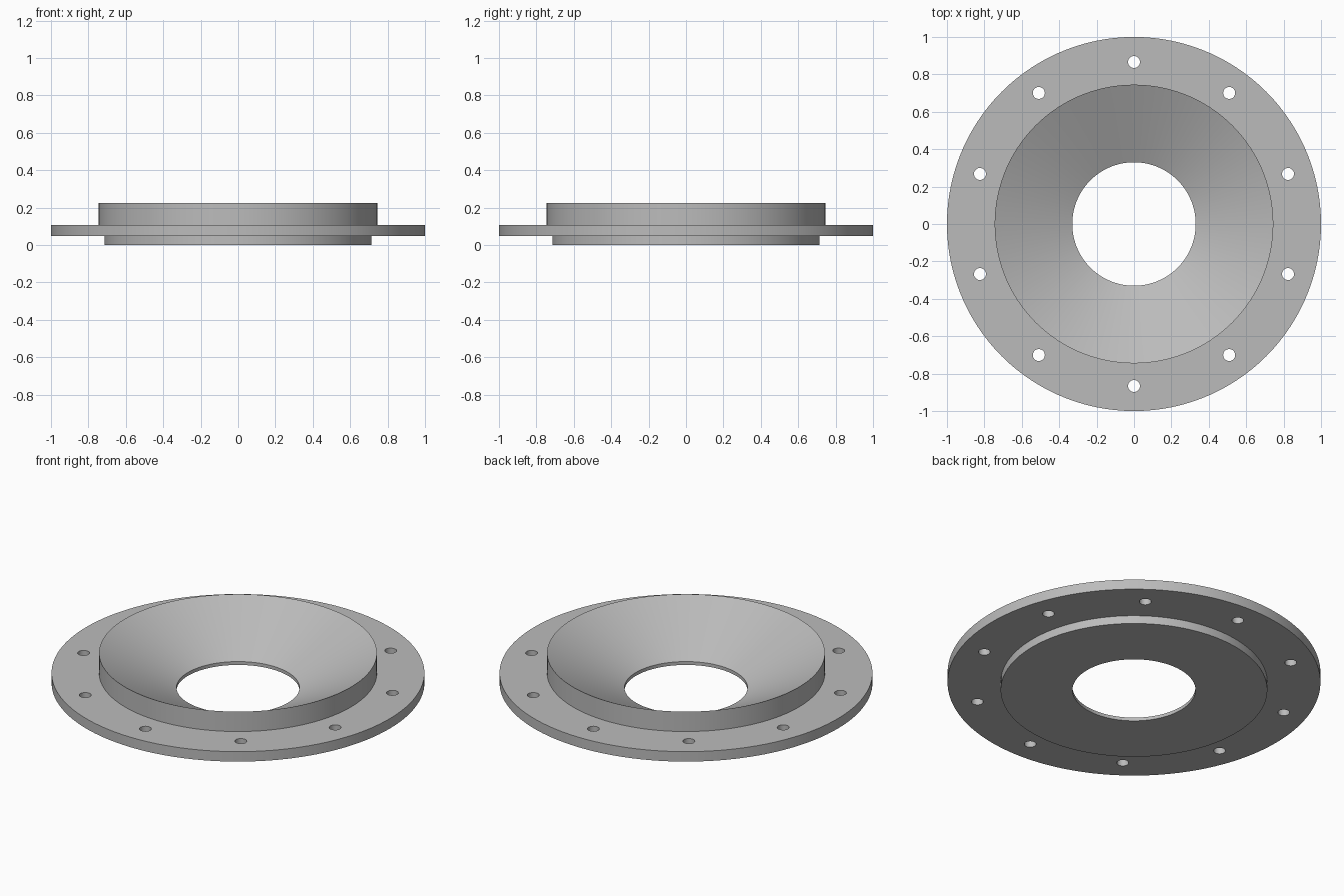
import bpy, math

if "Cube" in bpy.data.objects:
    bpy.data.objects.remove(bpy.data.objects["Cube"])

SEG = 120

def new_object(name, verts, faces):
    mesh = bpy.data.meshes.new(name)
    mesh.from_pydata(verts, [], faces)
    mesh.update()
    obj = bpy.data.objects.new(name, mesh)
    bpy.context.collection.objects.link(obj)
    return obj

def lathe(name, profile):
    """Revolve a closed (radius, z) outline around the z axis."""
    n = len(profile)
    verts, faces = [], []
    for i in range(SEG):
        a = 2 * math.pi * i / SEG
        verts += [(r * math.cos(a), r * math.sin(a), z) for r, z in profile]
    for i in range(SEG):
        j = (i + 1) % SEG
        for k in range(n):
            m = (k + 1) % n
            faces.append((i * n + k, j * n + k, j * n + m, i * n + m))
    return new_object(name, verts, faces)

# Flanged ring with a conical funnel and a short straight bore
ring = lathe("flanged_funnel_ring", [
    (0.33, 0.0), (0.715, 0.0), (0.715, 0.048), (1.0, 0.048),
    (1.0, 0.107), (0.745, 0.107), (0.745, 0.225), (0.33, 0.02)])

# Ten bolt hole cutters around the flange, joined into one helper
verts, faces = [], []
SIDES, COUNT = 32, 10
for h in range(COUNT):
    a = math.pi / 2 + 2 * math.pi * h / COUNT
    cx, cy = 0.866 * math.cos(a), 0.866 * math.sin(a)
    base = len(verts)
    for z in (-0.1, 0.3):
        for s in range(SIDES):
            t = 2 * math.pi * s / SIDES
            verts.append((cx + 0.032 * math.cos(t), cy + 0.032 * math.sin(t), z))
    for s in range(SIDES):
        t = (s + 1) % SIDES
        faces.append((base + s, base + t, base + SIDES + t, base + SIDES + s))
    faces.append(tuple(base + s for s in reversed(range(SIDES))))
    faces.append(tuple(base + SIDES + s for s in range(SIDES)))
cutter = new_object("bolt_hole_cutter", verts, faces)
cutter.hide_render = True

# Drill the holes, then remove the helper
mod = ring.modifiers.new("bolt_holes", "BOOLEAN")
mod.operation = "DIFFERENCE"
mod.solver = "EXACT"
mod.object = cutter
bpy.context.view_layer.objects.active = ring
ring.select_set(True)
cutter.select_set(False)
bpy.ops.object.modifier_apply(modifier=mod.name)
bpy.data.objects.remove(cutter, do_unlink=True)

# Plain grey metal
grey = bpy.data.materials.new("grey_metal")
grey.diffuse_color = (0.5, 0.5, 0.5, 1.0)
grey.use_nodes = True
grey.node_tree.nodes["Principled BSDF"].inputs["Base Color"].default_value = grey.diffuse_color
ring.data.materials.clear()
ring.data.materials.append(grey)
for p in ring.data.polygons:
    p.material_index = 0

bpy.ops.object.shade_smooth_by_angle(angle=math.radians(25))
